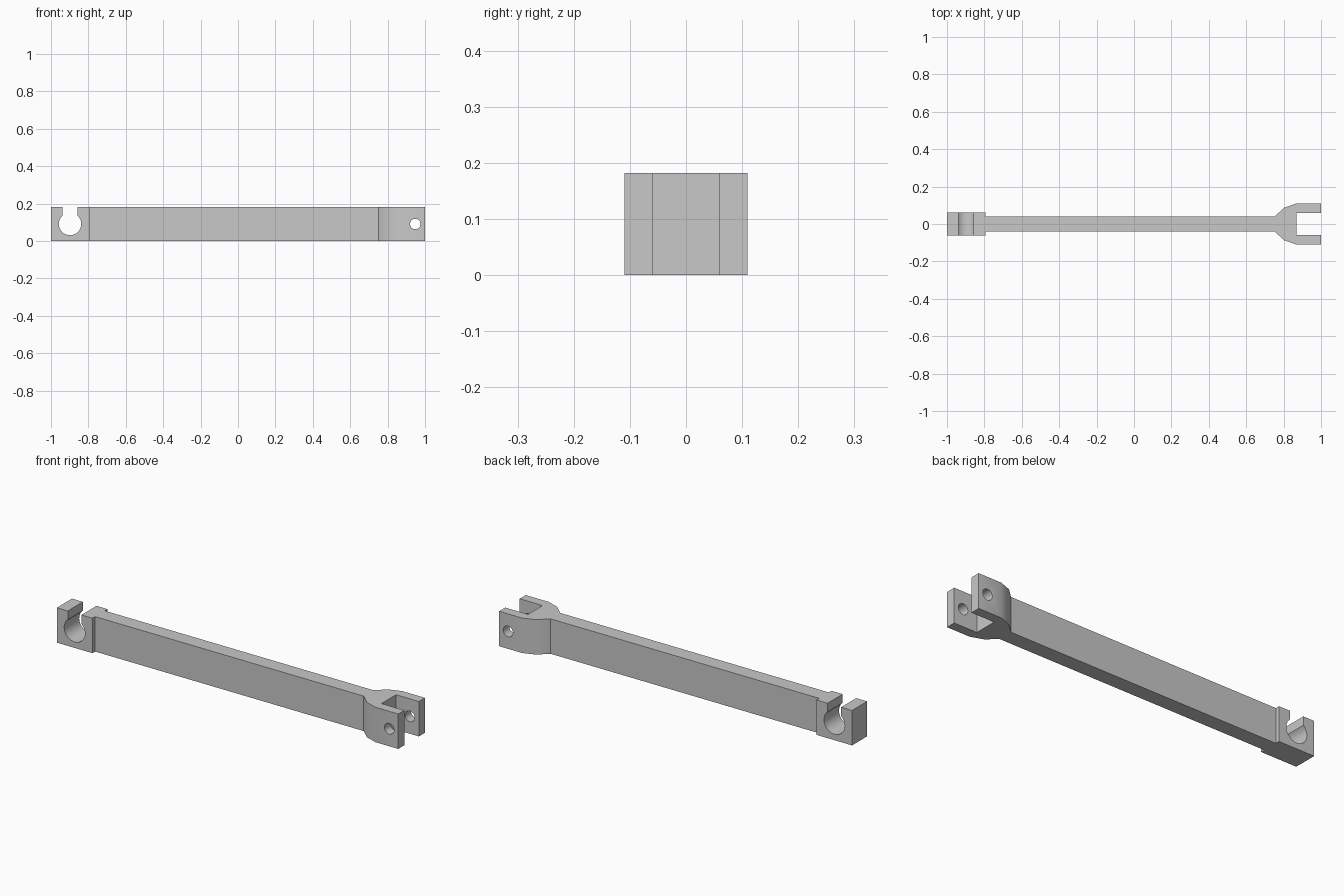
import bpy, bmesh, math
from mathutils import Vector

if "Cube" in bpy.data.objects:
    bpy.data.objects.remove(bpy.data.objects["Cube"])

HEIGHT = 0.182
MID = HEIGHT / 2
JOIN_X = -0.795
GREY = (0.58, 0.58, 0.58, 1)

steel = bpy.data.materials.new("light grey")
steel.use_nodes = True
steel.diffuse_color = GREY
steel.node_tree.nodes["Principled BSDF"].inputs["Base Color"].default_value = GREY


def prism(name, outline, sweep):
    """Extrude a closed outline of 3D points along the sweep vector."""
    bm = bmesh.new()
    face = bm.faces.new([bm.verts.new(p) for p in outline])
    cap = bmesh.ops.extrude_face_region(bm, geom=[face])["geom"]
    bmesh.ops.translate(bm, vec=Vector(sweep),
                        verts=[v for v in cap if isinstance(v, bmesh.types.BMVert)])
    bmesh.ops.recalc_face_normals(bm, faces=bm.faces)
    mesh = bpy.data.meshes.new(name)
    bm.to_mesh(mesh)
    bm.free()
    mesh.materials.append(steel)
    obj = bpy.data.objects.new(name, mesh)
    bpy.context.collection.objects.link(obj)
    return obj


def smooth(obj):
    bpy.ops.object.select_all(action="DESELECT")
    obj.select_set(True)
    bpy.context.view_layer.objects.active = obj
    bpy.ops.object.shade_smooth_by_angle(angle=math.radians(30))


def circle(cx, cz, r, y, start, end, steps):
    angles = [start + (end - start) * i / steps for i in range(steps + 1)]
    return [(cx + r * math.cos(a), y, cz + r * math.sin(a)) for a in angles]


# Arm flaring into the fork, mirrored about the long axis
half = [(JOIN_X, 0.04), (0.752, 0.04), (0.803, 0.087),
        (0.868, 0.11), (1, 0.11), (1, 0.06), (0.868, 0.06)]
outline = half + [(x, -y) for x, y in reversed(half)]
arm = prism("arm_and_fork", [(x, y, 0) for x, y in outline], (0, 0, HEIGHT))

# Pin hole through both fork prongs
cutter = prism("pin_hole_cutter",
               circle(0.948, MID, 0.028, -0.2, 0, math.tau, 32)[:-1], (0, 0.4, 0))
cut = arm.modifiers.new("pin hole", "BOOLEAN")
cut.object = cutter
cut.operation = "DIFFERENCE"
cut.solver = "EXACT"
bpy.context.view_layer.objects.active = arm
bpy.ops.object.modifier_apply(modifier=cut.name)
bpy.data.objects.remove(cutter)
smooth(arm)

# Clip block with a round socket that opens upward through a slot
SOCKET_X, SOCKET_R, SLOT, SIDE = -0.898, 0.06, 0.039, 0.062
gap = math.acos(SLOT / SOCKET_R)
socket = circle(SOCKET_X, MID, SOCKET_R, -SIDE, math.pi - gap, math.tau + gap, 32)
corners_left = [(JOIN_X, 0), (-1, 0), (-1, HEIGHT), (SOCKET_X - SLOT, HEIGHT)]
corners_right = [(SOCKET_X + SLOT, HEIGHT), (JOIN_X, HEIGHT)]
profile = ([(x, -SIDE, z) for x, z in corners_left] + socket
           + [(x, -SIDE, z) for x, z in corners_right])
smooth(prism("clip_block", profile, (0, 2 * SIDE, 0)))
